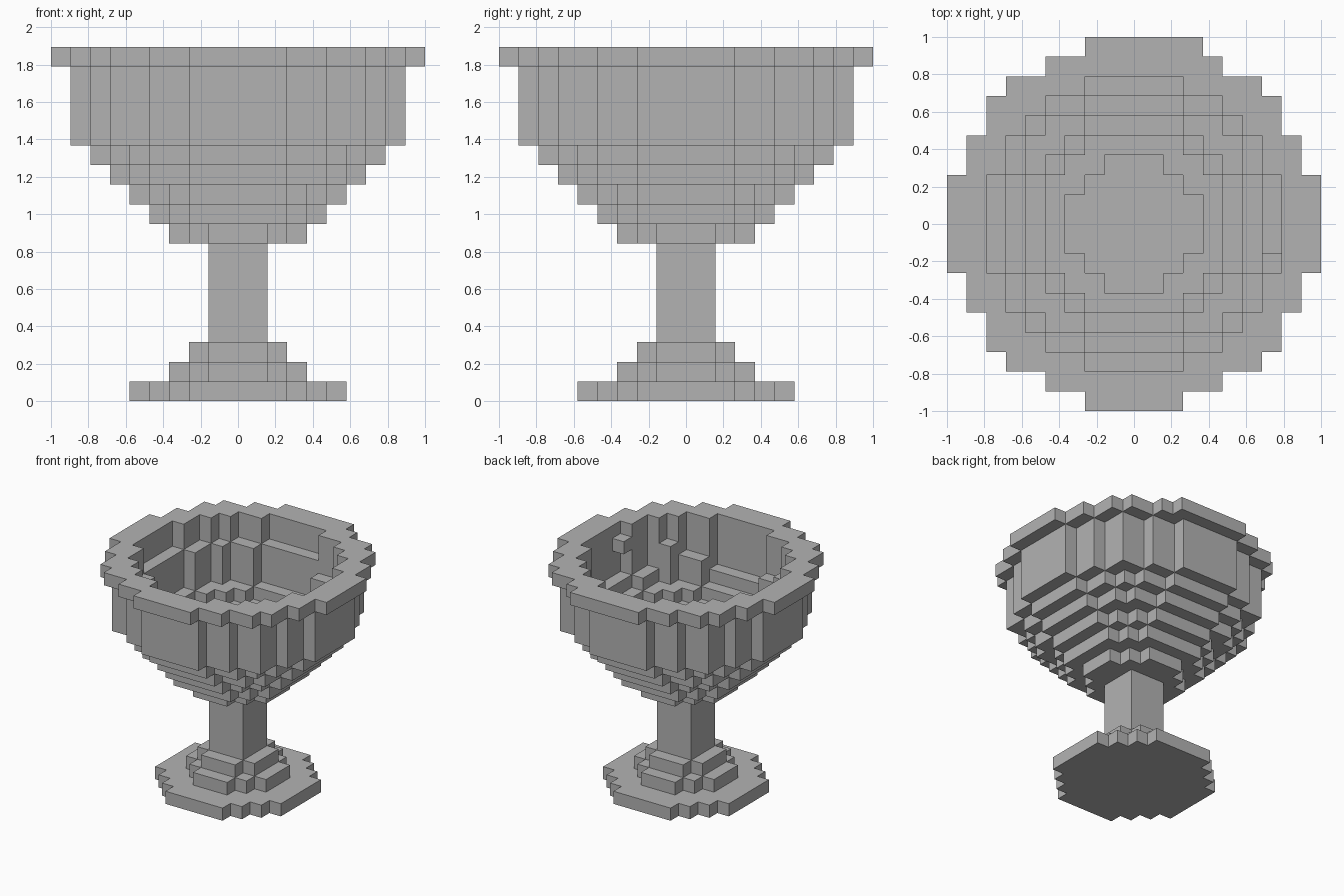
import bpy
import bmesh
from mathutils import Vector

cube = bpy.data.objects.get("Cube")
if cube:
    bpy.data.objects.remove(cube, do_unlink=True)

U = 2 / 19  # edge of one block

stone = bpy.data.materials.new("grey_stone")
stone.use_nodes = True
grey = (0.45, 0.45, 0.45, 1)
stone.diffuse_color = grey
bsdf = stone.node_tree.nodes["Principled BSDF"]
bsdf.inputs["Base Color"].default_value = grey
bsdf.inputs["Roughness"].default_value = 0.8


def disc(radius):
    """Block columns inside a circle."""
    n = int(radius)
    span = range(-n, n + 1)
    return {(i, j) for i in span for j in span if i * i + j * j <= radius * radius}


def square(n):
    return {(i, j) for i in range(-n, n + 1) for j in range(-n, n + 1)}


def build(name, layers):
    """Skin the outside of a stack of block layers, given as {level: columns}."""
    blocks = {(i, j, k) for k, cells in layers.items() for i, j in cells}
    bm = bmesh.new()
    for block in blocks:
        centre = Vector(block) + Vector((0, 0, 0.5))
        for axis in range(3):
            for sign in (-1, 1):
                step = [0, 0, 0]
                step[axis] = sign
                if tuple(a + b for a, b in zip(block, step)) in blocks:
                    continue
                normal = Vector(step)
                u = Vector([1.0 if a == (axis + 1) % 3 else 0.0 for a in range(3)])
                v = normal.cross(u)
                corners = ((-1, -1), (1, -1), (1, 1), (-1, 1))
                bm.faces.new([bm.verts.new((centre + (normal + u * a + v * b) / 2) * U)
                              for a, b in corners])
    bmesh.ops.remove_doubles(bm, verts=bm.verts[:], dist=U / 100)
    # Merge flat neighbouring faces
    bmesh.ops.dissolve_limit(bm, angle_limit=0.01, verts=bm.verts[:], edges=bm.edges[:])
    mesh = bpy.data.meshes.new(name)
    bm.to_mesh(mesh)
    bm.free()
    mesh.materials.append(stone)
    obj = bpy.data.objects.new(name, mesh)
    bpy.context.collection.objects.link(obj)
    return obj


# Stepped foot and square stem
build("foot", {0: disc(5.5), 1: disc(3.5), 2: disc(2.5)})
build("stem", {k: square(1) for k in range(3, 8)})

# Bowl: widening solid bottom, then rings with a stepped hollow
bowl = {8: disc(3.5), 9: disc(4.5)}
for level in range(10, 14):
    outer = level - 4.5
    bowl[level] = disc(outer) - disc(outer - 2)
for level in range(14, 17):
    bowl[level] = disc(8.5) - disc(7.5)

# Uneven inner ledge, higher towards the back and right
ledge = disc(7.5) - disc(6.5)
for level in (14, 15):
    bowl[level] |= {(i, j) for i, j in ledge if i <= -5 or (j >= 5 and i < 3)}
bowl[14] |= {(i, j) for i, j in ledge if abs(j) == 6}
for level in (14, 15):
    bowl[level].add((5, -5))
bowl[16].add((7, -2))
build("bowl", bowl)

# Overhanging rim with one odd block at the back
build("rim", {17: (disc(9.3) - disc(7.5)) | {(3, 9)}})
